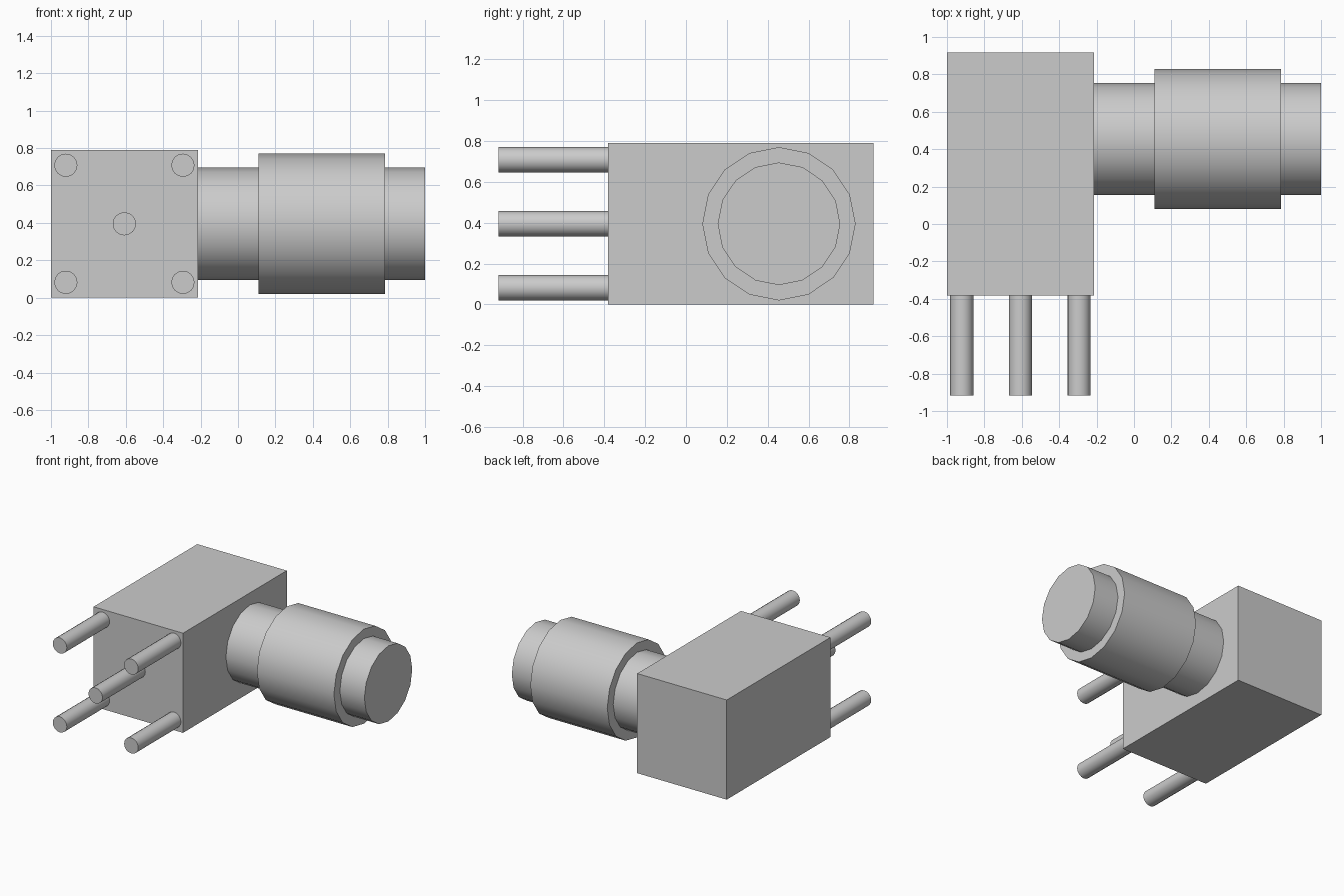
import bpy, math
from mathutils import Vector

cube = bpy.data.objects.get("Cube")
if cube:
    bpy.data.objects.remove(cube, do_unlink=True)

# Single grey finish
grey = bpy.data.materials.new("light_grey")
grey.use_nodes = True
grey.diffuse_color = (0.6, 0.6, 0.6, 1)
grey.node_tree.nodes["Principled BSDF"].inputs["Base Color"].default_value = (0.6, 0.6, 0.6, 1)


def finish(name):
    ob = bpy.context.object
    ob.name = name
    ob.data.materials.append(grey)
    bpy.ops.object.transform_apply(location=False, rotation=True, scale=True)
    return ob


def cylinder(name, start, end, radius, sides):
    """Smooth-sided cylinder between two points on an axis."""
    a, b = Vector(start), Vector(end)
    along_x = abs(b.x - a.x) > abs(b.y - a.y)
    rot = (0, math.pi / 2, 0) if along_x else (math.pi / 2, 0, 0)
    bpy.ops.mesh.primitive_cylinder_add(vertices=sides, radius=radius, depth=(b - a).length,
                                        location=(a + b) / 2, rotation=rot)
    finish(name)
    bpy.ops.object.shade_smooth_by_angle(angle=math.radians(30))


# Rectangular housing
bpy.ops.mesh.primitive_cube_add(size=1, location=(-0.6075, 0.268, 0.395))
bpy.context.object.scale = (0.785, 1.3, 0.79)
finish("housing")

# Stepped barrel leaving the housing sideways
BY, BZ = 0.455, 0.395
for name, x0, x1, r in (("barrel_neck", -0.215, 0.11, 0.30),
                        ("barrel_collar", 0.11, 0.785, 0.375),
                        ("barrel_tip", 0.785, 1.0, 0.30)):
    cylinder(name, (x0, BY, BZ), (x1, BY, BZ), r, 16)

# Four corner pins and one centre pin
PX, PZ, D = -0.6075, 0.395, 0.313
pins = {"centre_pin": (0, 0), "pin_lower_right": (-D, -D), "pin_lower_left": (D, -D),
        "pin_upper_right": (-D, D), "pin_upper_left": (D, D)}
for name, (dx, dz) in pins.items():
    cylinder(name, (PX + dx, -0.918, PZ + dz), (PX + dx, -0.382, PZ + dz), 0.062, 16)
